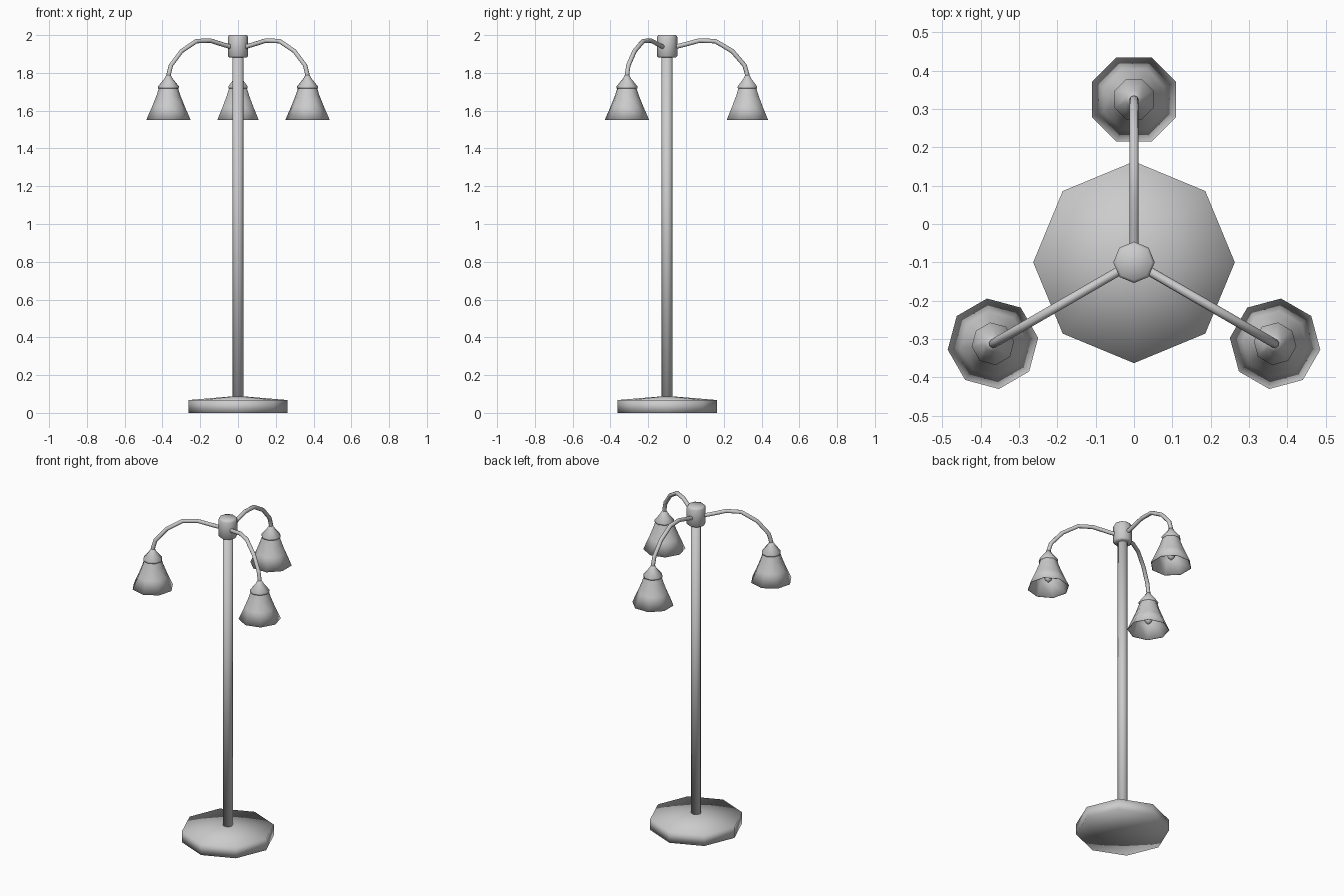
import bpy, bmesh, math
from mathutils import Matrix

if "Cube" in bpy.data.objects:
    bpy.data.objects.remove(bpy.data.objects["Cube"])

CENTRE_Y = -0.1
REACH = 0.425   # distance of each shade from the pole


def lathe(name, profile, offset=0.0, matrix=Matrix.Identity(4), sides=8):
    """Revolve (radius, z) points about z; radius 0 closes to a tip."""
    bm = bmesh.new()
    rings = []
    for r, z in profile:
        if r == 0:
            rings.append([bm.verts.new((0, 0, z))] * sides)
        else:
            rings.append([bm.verts.new((r * math.cos(offset + math.tau * i / sides),
                                        r * math.sin(offset + math.tau * i / sides), z))
                          for i in range(sides)])
    for a, b in zip(rings, rings[1:]):
        for i in range(sides):
            j = (i + 1) % sides
            bm.faces.new(list(dict.fromkeys((a[i], a[j], b[j], b[i]))))
    bm.transform(matrix)
    bmesh.ops.recalc_face_normals(bm, faces=bm.faces)
    for f in bm.faces:
        f.smooth = True
    me = bpy.data.meshes.new(name)
    bm.to_mesh(me)
    bm.free()
    ob = bpy.data.objects.new(name, me)
    bpy.context.collection.objects.link(ob)
    return ob


def tube(name, points, radius, matrix):
    """Round tube along (r, z) points in the local xz plane."""
    cu = bpy.data.curves.new(name, 'CURVE')
    cu.dimensions = '3D'
    cu.bevel_depth = radius
    cu.bevel_resolution = 2
    cu.use_fill_caps = True
    sp = cu.splines.new('POLY')
    sp.points.add(len(points) - 1)
    for p, (r, z) in zip(sp.points, points):
        p.co = (r, 0, z, 1)
    sp.use_smooth = True
    ob = bpy.data.objects.new(name, cu)
    ob.matrix_world = matrix
    bpy.context.collection.objects.link(ob)


stand = Matrix.Translation((0, CENTRE_Y, 0))

# Base, pole and hub
lathe("base", [(0, 0), (0.263, 0), (0.263, 0.068), (0, 0.09)], matrix=stand)
lathe("pole", [(0, 0.06), (0.029, 0.06), (0.029, 1.9), (0, 1.9)], matrix=stand)
lathe("hub", [(0, 1.882), (0.047, 1.882), (0.054, 1.889), (0.054, 1.99),
              (0.047, 2.0), (0, 2.0)], matrix=stand)

# Three arms, each with a hanging lamp
arm_path = [(0.03, 1.935), (0.085, 1.948), (0.17, 1.971), (0.255, 1.968),
            (0.345, 1.915), (0.403, 1.83), (0.423, 1.795), (0.425, 1.75)]
arm_path[5] = (0.41, 1.84)
half = math.radians(22.5)
for n, angle in enumerate((90, 210, 330), 1):
    turn = stand @ Matrix.Rotation(math.radians(angle), 4, 'Z')
    lamp = turn @ Matrix.Translation((REACH, 0, 0))
    tube(f"arm_{n}", arm_path, 0.012, turn)
    lathe(f"shade_holder_{n}", [(0, 1.788), (0.012, 1.788), (0.022, 1.77),
                                (0.056, 1.728), (0.055, 1.718), (0, 1.718)], half, lamp)
    lathe(f"shade_{n}", [(0.05, 1.722), (0.064, 1.68), (0.086, 1.625), (0.119, 1.55),
                         (0.115, 1.55), (0.082, 1.625), (0.06, 1.68), (0.046, 1.722)],
          half, lamp)
    lathe(f"bulb_{n}", [(0, 1.72), (0.015, 1.72), (0.018, 1.68), (0.028, 1.635),
                        (0.02, 1.602), (0, 1.582)], half, lamp)
